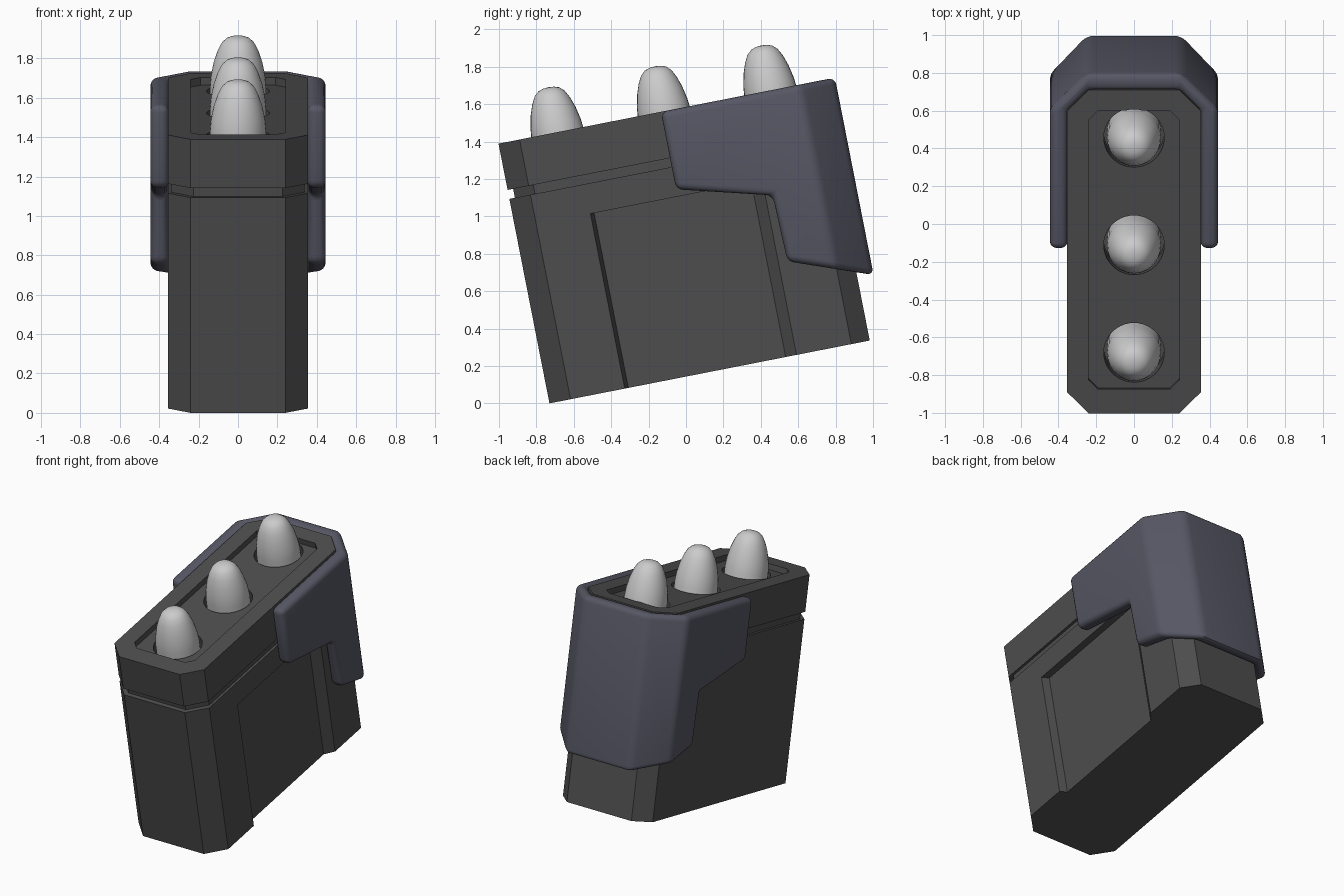
import bpy, bmesh, math
from mathutils import Matrix

if "Cube" in bpy.data.objects:
    bpy.data.objects.remove(bpy.data.objects["Cube"])

# Everything is modelled upright (x, depth u, height v), then leaned back
LEAN = Matrix.Translation((0, -0.73, 0)) @ Matrix.Rotation(math.radians(11.1), 4, 'X')
TOP = 1.415


def material(name, rgb):
    m = bpy.data.materials.new(name)
    m.diffuse_color = (*rgb, 1)
    m.use_nodes = True
    m.node_tree.nodes["Principled BSDF"].inputs["Base Color"].default_value = m.diffuse_color
    return m


DARK = material("dark_grey", (0.075, 0.075, 0.075))
SLATE = material("slate", (0.095, 0.095, 0.13))


def add(name, bm, mat=None):
    bmesh.ops.recalc_face_normals(bm, faces=bm.faces)
    me = bpy.data.meshes.new(name)
    bm.to_mesh(me)
    bm.free()
    if mat:
        me.materials.append(mat)
    ob = bpy.data.objects.new(name, me)
    ob.matrix_world = LEAN
    bpy.context.collection.objects.link(ob)
    return ob


def prism(name, pts, lo, hi, mat=None, axis='v'):
    """Extrude an outline along v (points are x,u) or along x (points are u,v)."""
    bm = bmesh.new()
    co = (lambda p, h: (p[0], p[1], h)) if axis == 'v' else (lambda p, h: (h, p[0], p[1]))
    a = [bm.verts.new(co(p, lo)) for p in pts]
    b = [bm.verts.new(co(p, hi)) for p in pts]
    n = len(pts)
    bm.faces.new(a)
    bm.faces.new(b)
    for i in range(n):
        j = (i + 1) % n
        bm.faces.new((a[i], a[j], b[j], b[i]))
    return add(name, bm, mat)


def octagon(w, u0, u1, c0, c1):
    return [(-w + c0, u0), (w - c0, u0), (w, u0 + c0), (w, u1 - c1),
            (w - c1, u1), (-w + c1, u1), (-w, u1 - c1), (-w, u0 + c0)]


def activate(ob):
    bpy.ops.object.select_all(action='DESELECT')
    bpy.context.view_layer.objects.active = ob
    ob.select_set(True)


def apply(ob, mod):
    activate(ob)
    bpy.ops.object.modifier_apply(modifier=mod.name)


def boolean(ob, cutter, op='DIFFERENCE'):
    m = ob.modifiers.new("cut", 'BOOLEAN')
    m.operation, m.object, m.solver = op, cutter, 'EXACT'
    cutter.hide_render = True
    apply(ob, m)
    bpy.data.objects.remove(cutter)


def cylinder(name, u, r, lo, hi):
    pts = [(r * math.cos(t), u + r * math.sin(t))
           for t in (2 * math.pi * i / 40 for i in range(40))]
    return prism(name, pts, lo, hi)


# Lower body with a recessed panel on the right side
body = prism("body", octagon(0.355, 0, 1.745, 0.115, 0.10), 0, 1.114, DARK)
boolean(body, prism("panel_cutter", [(0.305, 0.43), (0.42, 0.384), (0.42, 1.423), (0.305, 1.287)],
                    -0.1, 0.953))

# Narrow neck forming the groove below the cap
prism("neck", octagon(0.337, 0.03, 1.715, 0.11, 0.10), 1.10, 1.18, DARK)

# Cap with sunken tray and three sockets
cap = prism("cap", octagon(0.355, 0, 1.745, 0.115, 0.115), 1.163, TOP, DARK)
boolean(cap, prism("tray_cutter", octagon(0.24, 0.13, 1.633, 0.05, 0.05), TOP - 0.04, 1.6))
SLOTS = (0.32, 0.90, 1.48)
for u in SLOTS:
    boolean(cap, cylinder("socket_cutter", u, 0.16, 1.22, 1.6))

# Rounded warheads, lathed from a profile
PROFILE = [(0.143, 1.2), (0.143, 1.40), (0.137, 1.46), (0.122, 1.53), (0.103, 1.585),
           (0.082, 1.625), (0.057, 1.648), (0.03, 1.657), (0, 1.66)]
for i, u in enumerate(SLOTS):
    bm = bmesh.new()
    vs = [bm.verts.new((r, 0, v)) for r, v in PROFILE]
    es = [bm.edges.new(p) for p in zip(vs, vs[1:])]
    bmesh.ops.spin(bm, geom=vs + es, cent=(0, 0, 0), axis=(0, 0, 1),
                   angle=2 * math.pi, steps=32)
    bmesh.ops.remove_doubles(bm, verts=bm.verts, dist=1e-4)
    bmesh.ops.translate(bm, verts=bm.verts, vec=(0, u, 0))
    ob = add(f"warhead_{i + 1}", bm)
    activate(ob)
    bpy.ops.object.shade_smooth_by_angle(angle=math.radians(40))

# Wrap-around rear guard: U-shaped plan trimmed by a stepped side profile
half = [(0.445, 0.885), (0.445, 1.64), (0.25, 1.833)]
inner = [(0.24, 1.74), (0.352, 1.63), (0.352, 0.885)]
plan = half + [(-x, u) for x, u in half[::-1]] + [(-x, u) for x, u in inner[::-1]] + inner
guard = prism("rear_guard", plan, 0.2, TOP, SLATE)
side = [(0.80, 1.015), (0.875, 0.995), (1.385, 0.862), (1.395, 0.50), (1.833, 0.34),
        (1.95, 0.297), (1.95, 1.6), (0.80, 1.6)]
boolean(guard, prism("guard_trim", side, -0.6, 0.6, axis='x'), 'INTERSECT')
bev = guard.modifiers.new("round", 'BEVEL')
bev.width, bev.segments = 0.036, 4
bev.limit_method, bev.angle_limit = 'ANGLE', math.radians(30)
apply(guard, bev)
bpy.ops.object.shade_smooth_by_angle(angle=math.radians(30))
